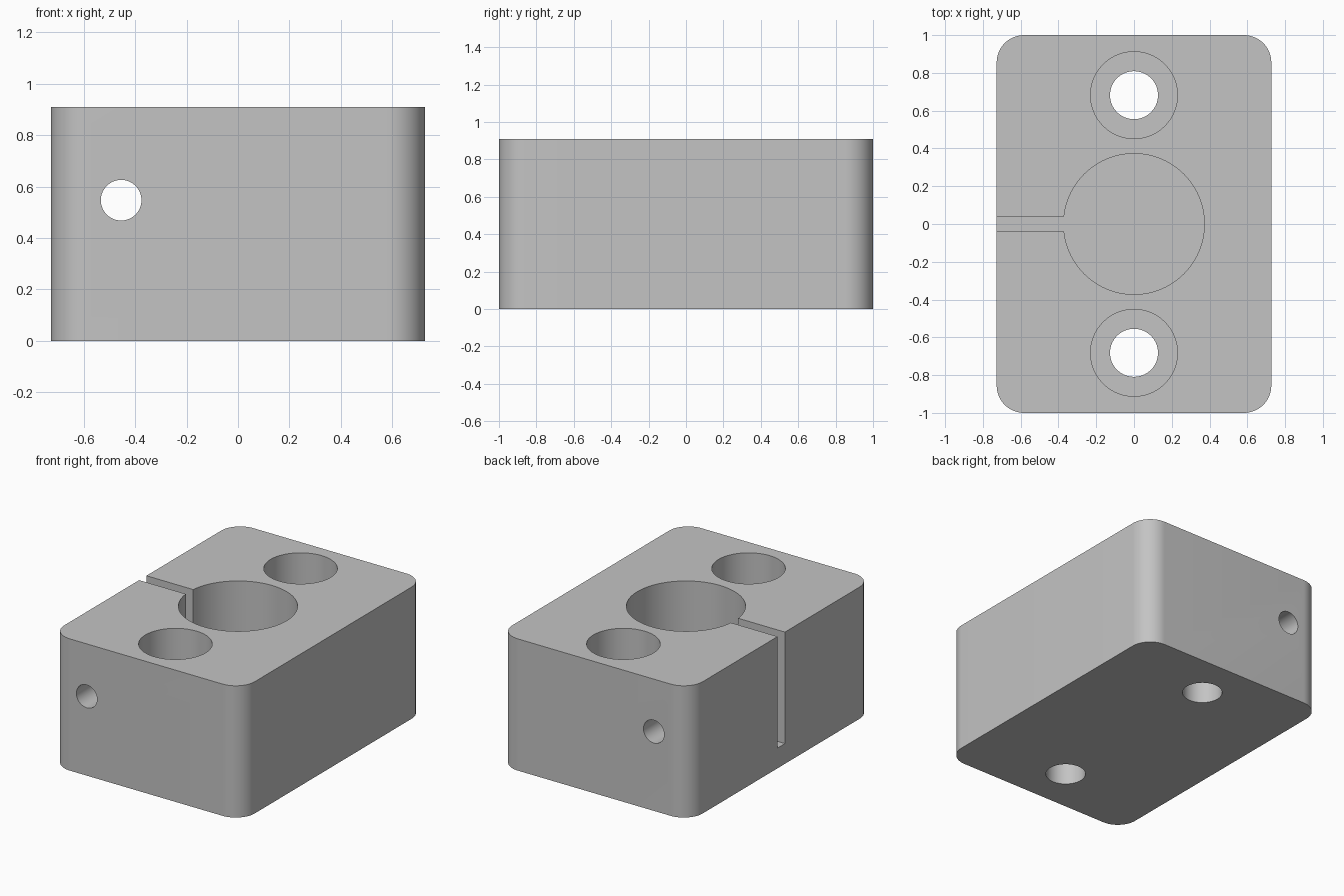
import bpy
import bmesh
import math

cube = bpy.data.objects.get("Cube")
if cube:
    bpy.data.objects.remove(cube, do_unlink=True)

WIDTH, LENGTH, HEIGHT = 1.454, 2.0, 0.909
CORNER = 0.145
FLOOR = 0.14          # floor of the bore and the clamp slot
BOLT_Y = 0.682
TOP = HEIGHT + 0.1    # cutters overshoot the top face

metal = bpy.data.materials.new("grey metal")
metal.use_nodes = True
colour = (0.55, 0.55, 0.55, 1)
metal.diffuse_color = colour
metal.node_tree.nodes["Principled BSDF"].inputs["Base Color"].default_value = colour


def add_box(name, low, high):
    size = [b - a for a, b in zip(low, high)]
    centre = [(a + b) / 2 for a, b in zip(low, high)]
    bpy.ops.mesh.primitive_cube_add(size=1, location=centre)
    obj = bpy.context.object
    obj.name = name
    obj.scale = size
    bpy.ops.object.transform_apply(location=True, rotation=True, scale=True)
    return obj


def add_drill(name, radius, depth, location, rotation=(0, 0, 0)):
    bpy.ops.mesh.primitive_cylinder_add(vertices=96, radius=radius, depth=depth,
                                        location=location, rotation=rotation)
    bpy.context.object.name = name
    return bpy.context.object


def vertical_drill(name, radius, bottom, y):
    return add_drill(name, radius, TOP - bottom, (0, y, (TOP + bottom) / 2))


def cut(target, cutter):
    cutter.hide_render = True
    mod = target.modifiers.new("cut", "BOOLEAN")
    mod.operation = "DIFFERENCE"
    mod.solver = "EXACT"
    mod.object = cutter
    bpy.context.view_layer.objects.active = target
    bpy.ops.object.modifier_apply(modifier=mod.name)
    bpy.data.objects.remove(cutter, do_unlink=True)


# Block with rounded upright corners
block = add_box("clamp_block", (-WIDTH / 2, -LENGTH / 2, 0), (WIDTH / 2, LENGTH / 2, HEIGHT))
bm = bmesh.new()
bm.from_mesh(block.data)
uprights = [e for e in bm.edges if abs(e.verts[0].co.z - e.verts[1].co.z) > HEIGHT / 2]
bmesh.ops.bevel(bm, geom=uprights, offset=CORNER, segments=16, profile=0.5, affect="EDGES")
bm.to_mesh(block.data)
bm.free()
block.data.materials.clear()
block.data.materials.append(metal)

# Blind centre bore and the clamp slot that opens it to the side
cut(block, vertical_drill("bore_cutter", 0.3725, FLOOR, 0))
cut(block, add_box("slot_cutter", (-1, -0.04, FLOOR), (-0.3, 0.04, TOP)))

# Counterbored bolt holes
for y in (-BOLT_Y, BOLT_Y):
    cut(block, vertical_drill("counterbore_cutter", 0.23, HEIGHT - 0.27, y))
    cut(block, vertical_drill("bolt_hole_cutter", 0.127, -0.1, y))

# Clamp screw hole running front to back
cut(block, add_drill("screw_hole_cutter", 0.079, LENGTH + 0.2,
                     (-0.4545, 0, 0.547), (math.pi / 2, 0, 0)))

# Smooth walls with crisp rims
bpy.ops.object.select_all(action="DESELECT")
block.select_set(True)
bpy.context.view_layer.objects.active = block
bpy.ops.object.shade_smooth_by_angle(angle=math.radians(30))
